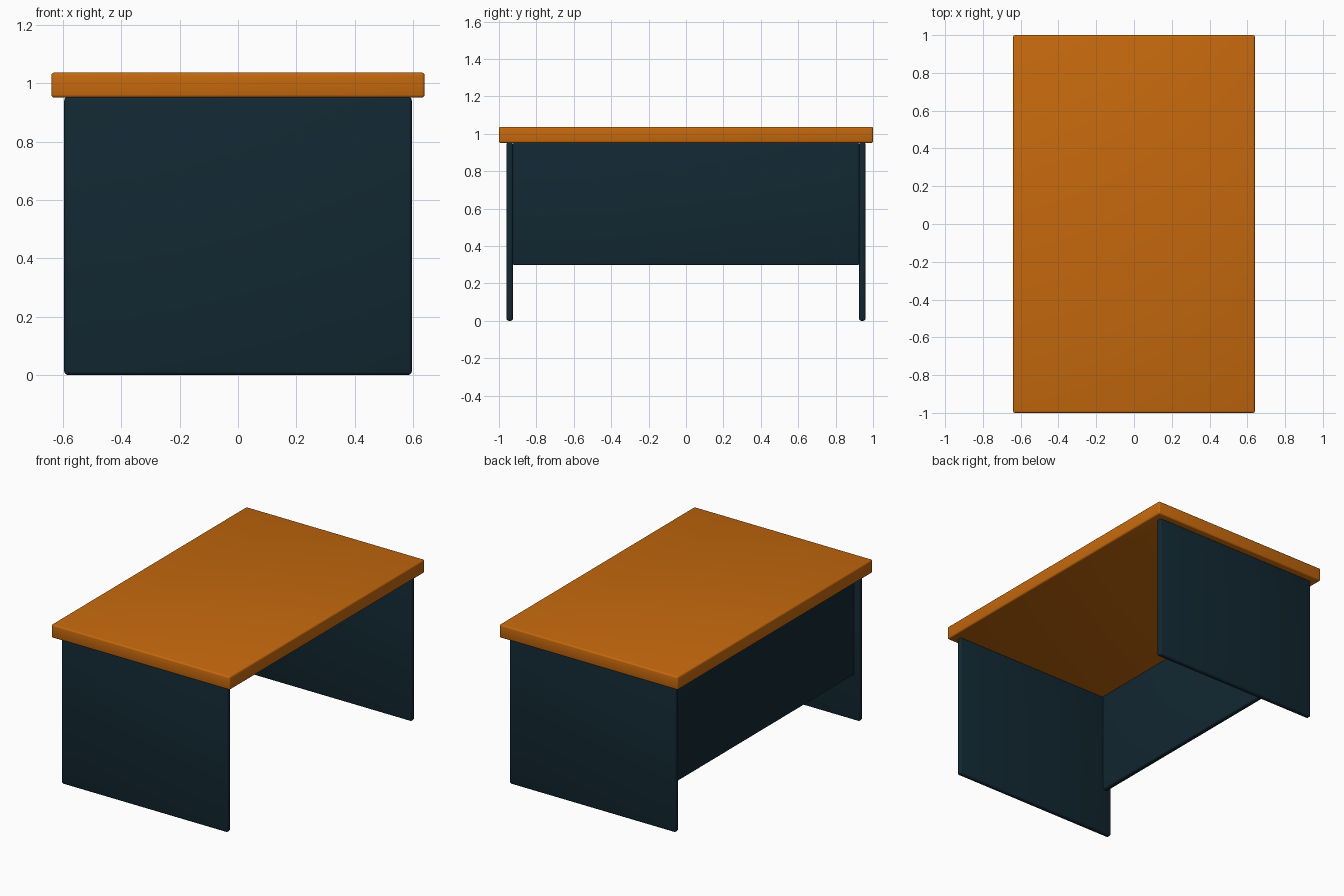
import bpy

if "Cube" in bpy.data.objects:
    bpy.data.objects.remove(bpy.data.objects["Cube"])


def material(name, rgb):
    m = bpy.data.materials.new(name)
    m.diffuse_color = (*rgb, 1.0)
    m.use_nodes = True
    m.node_tree.nodes["Principled BSDF"].inputs["Base Color"].default_value = m.diffuse_color
    return m


orange = material("orange wood", (0.56, 0.14, 0.004))
navy = material("dark blue panel", (0.006, 0.021, 0.032))


def board(name, lo, hi, mat, bevel):
    """Softly rounded board between two corners."""
    bpy.ops.mesh.primitive_cube_add(
        size=1, location=[(a + b) / 2 for a, b in zip(lo, hi)])
    ob = bpy.context.object
    ob.name = name
    ob.scale = [b - a for a, b in zip(lo, hi)]
    bpy.ops.object.transform_apply(location=False, rotation=False, scale=True)
    ob.data.materials.append(mat)
    mod = ob.modifiers.new("rounded edges", 'BEVEL')
    mod.width = bevel
    mod.segments = 3
    bpy.ops.object.modifier_apply(modifier=mod.name)
    bpy.ops.object.shade_smooth_by_angle()
    return ob


# Desk top
board("desk_top", (-0.64, -1.0, 0.951), (0.64, 1.0, 1.037), orange, 0.01)

# Side panels that act as legs
board("front_side_panel", (-0.596, -0.96, 0), (0.596, -0.925, 0.953), navy, 0.012)
board("back_side_panel", (-0.596, 0.925, 0), (0.596, 0.96, 0.953), navy, 0.012)

# Modesty panel, set slightly in from the left edge
board("modesty_panel", (-0.562, -0.926, 0.297), (-0.527, 0.926, 0.953), navy, 0.01)
